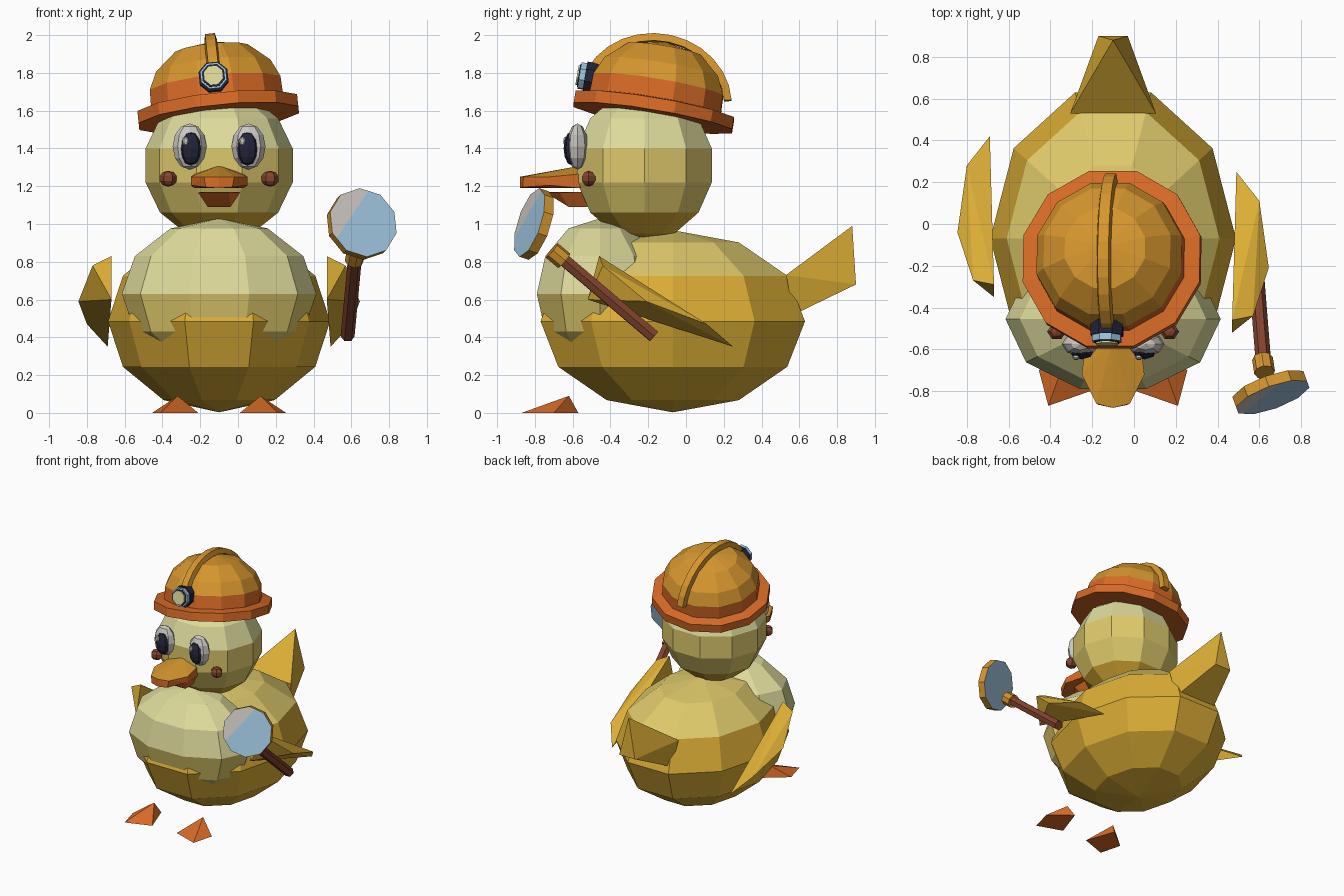
import bpy, bmesh
from math import sin, cos, pi, radians
from mathutils import Matrix, Vector, Euler

if "Cube" in bpy.data.objects:
    bpy.data.objects.remove(bpy.data.objects["Cube"])

CX = -0.1  # the bird's own mirror line


def lin(c):
    return c / 12.92 if c < 0.04045 else ((c + 0.055) / 1.055) ** 2.4


def material(name, r, g, b):
    m = bpy.data.materials.new(name)
    m.diffuse_color = (lin(r), lin(g), lin(b), 1)
    m.use_nodes = True
    m.node_tree.nodes["Principled BSDF"].inputs["Base Color"].default_value = m.diffuse_color
    return m


PALE = material("pale_yellow", 0.87, 0.86, 0.61)
LIGHT = material("light_yellow", 0.87, 0.79, 0.42)
YELLOW = material("yellow", 0.86, 0.68, 0.21)
AMBER = material("amber", 0.84, 0.59, 0.18)
ORANGE = material("orange", 0.85, 0.42, 0.15)
BROWN = material("brown", 0.52, 0.27, 0.18)
NAVY = material("navy", 0.14, 0.14, 0.23)
GREY = material("light_grey", 0.80, 0.78, 0.76)
BLUE = material("pale_blue", 0.62, 0.77, 0.87)


def finish(name, bm, mats, rule=None, matrix=None):
    """Turn a bmesh into a flat-shaded object; rule(face) gives the material index."""
    bmesh.ops.recalc_face_normals(bm, faces=bm.faces)
    bm.normal_update()
    if rule:
        for f in bm.faces:
            f.material_index = rule(f)
    me = bpy.data.meshes.new(name)
    bm.to_mesh(me)
    bm.free()
    for m in mats:
        me.materials.append(m)
    ob = bpy.data.objects.new(name, me)
    bpy.context.collection.objects.link(ob)
    if matrix:
        ob.matrix_world = matrix
    return ob


def lathe_bm(profile, n, phase=0.0, scale=(1, 1, 1)):
    bm = bmesh.new()
    rings = [[bm.verts.new((r * cos(phase + 2 * pi * i / n) * scale[0],
                            r * sin(phase + 2 * pi * i / n) * scale[1],
                            z * scale[2])) for i in range(n)] for r, z in profile]
    for a, b in zip(rings, rings[1:]):
        for i in range(n):
            j = (i + 1) % n
            bm.faces.new((a[i], a[j], b[j], b[i]))
    for ring, (r, z) in ((rings[0], profile[0]), (rings[-1], profile[-1])):
        if r > 0:
            bm.faces.new(ring)
    bmesh.ops.remove_doubles(bm, verts=bm.verts, dist=1e-5)
    return bm


def ball(name, center, scale, n, rows, mats, rule=None, phase=0.0):
    prof = [(sin(pi * k / rows) if 0 < k < rows else 0, -cos(pi * k / rows))
            for k in range(rows + 1)]
    return finish(name, lathe_bm(prof, n, phase, scale), mats, rule,
                  Matrix.Translation(center))


def hull(name, pts, mats, rule=None):
    bm = bmesh.new()
    for p in pts:
        bm.verts.new(p)
    res = bmesh.ops.convex_hull(bm, input=bm.verts)
    loose = [v for v in bm.verts if not v.link_faces]
    bmesh.ops.delete(bm, geom=loose, context='VERTS')
    return finish(name, bm, mats, rule)


def both(pts):
    """Mirror offsets from the centre line to both sides."""
    return [(CX + s * x, y, z) for x, y, z in pts for s in (1, -1)]


def fz(f):
    return f.calc_center_median().z


# body, chest and head
ball("body", (CX, -0.07, 0.485), (0.588, 0.736, 0.482), 10, 6, [YELLOW, LIGHT],
     lambda f: int(fz(f) > 0.25))
ball("chest", (CX, -0.455, 0.63), (0.515, 0.352, 0.40), 10, 6, [LIGHT, PALE],
     lambda f: int(fz(f) > 0.0))
ball("head", (CX, -0.22, 1.31), (0.40, 0.385, 0.40), 10, 7, [YELLOW, LIGHT, PALE],
     lambda f: 0 if fz(f) < -0.28 else (2 if fz(f) > 0.12 else 1))

# tail
hull("tail", both([(0.205, 0.53, 0.73), (0.17, 0.57, 0.52), (0.0, 0.88, 0.99),
                   (0.07, 0.90, 0.68)]), [YELLOW])

# wings: the left one sits a little further back
wing = [(0.59, 0.25, 0.35), (0.57, -0.52, 0.60), (0.57, -0.46, 0.83),
        (0.67, -0.44, 0.78), (0.745, -0.21, 0.59), (0.70, 0.11, 0.47)]
for side, s, dy in (("right", 1, 0.0), ("left", -1, 0.17)):
    hull(side + "_wing", [(CX + s * x, y + dy, z) for x, y, z in wing], [YELLOW])
    # feet
    foot = [(0.31, -0.87, 0), (0.355, -0.70, 0), (0.19, -0.57, 0), (0.11, -0.80, 0),
            (0.22, -0.62, 0.09)]
    hull(side + "_foot", [(CX + s * x, y, z) for x, y, z in foot], [ORANGE])
    # eyes and cheeks
    ex = CX + s * 0.156
    ball(side + "_eye", (ex, -0.575, 1.41), (0.09, 0.057, 0.122), 8, 6, [GREY])
    px = CX + s * 0.15
    ball(side + "_pupil", (px, -0.605, 1.40), (0.06, 0.043, 0.09), 8, 6, [NAVY])
    ball(side + "_eye_glint", (px - 0.027, -0.638, 1.438), (0.018, 0.014, 0.025), 6, 4, [GREY])
    ball(side + "_cheek", (CX + s * 0.27, -0.515, 1.24), (0.048, 0.042, 0.042), 6, 5, [BROWN])

# beak
hull("upper_beak", both([(0, -0.55, 1.31), (0.13, -0.56, 1.265), (0.13, -0.56, 1.19),
                         (0.15, -0.72, 1.25), (0.15, -0.72, 1.205), (0.08, -0.86, 1.25),
                         (0.0, -0.88, 1.25), (0.07, -0.865, 1.195), (0, -0.88, 1.19)]),
     [ORANGE, AMBER], lambda f: int(f.normal.z > 0.4))
hull("lower_beak", both([(0.11, -0.55, 1.17), (0.11, -0.67, 1.165), (0.05, -0.75, 1.17),
                         (0.06, -0.62, 1.09), (0.06, -0.52, 1.09)]), [ORANGE])

# helmet, tilted as one group
HAT = (Matrix.Translation((-0.105, -0.17, 1.595))
       @ Euler((radians(-9.5), radians(-6), 0)).to_matrix().to_4x4())
finish("helmet_brim", lathe_bm([(0, -0.03), (0.44, -0.035), (0.44, 0.03), (0.34, 0.045),
                                (0, 0.045)], 12, pi / 12), [ORANGE], None, HAT)
finish("helmet_dome", lathe_bm([(0.365, 0.0), (0.36, 0.14), (0.315, 0.235), (0.20, 0.335),
                                (0.0, 0.375)], 12, pi / 12),
       [ORANGE, AMBER], lambda f: int(fz(f) > 0.16), HAT)

# strap over the helmet
bm = bmesh.new()
secs = []
for k in range(13):
    a = radians(12 + 150 * k / 12)
    secs.append([bm.verts.new((x, (0.375 + d) * cos(a), 0.05 + (0.335 + d) * sin(a)))
                 for x, d in ((-0.034, -0.01), (-0.026, 0.03), (0.026, 0.03), (0.034, -0.01))])
for a, b in zip(secs, secs[1:]):
    for i in range(4):
        j = (i + 1) % 4
        bm.faces.new((a[i], a[j], b[j], b[i]))
bm.faces.new(secs[0])
bm.faces.new(secs[-1])
finish("helmet_strap", bm, [AMBER], None, HAT)

# head lamp
LAMP = HAT @ Matrix.Translation((-0.005, -0.375, 0.125)) @ Matrix.Rotation(pi / 2, 4, 'X')
for name, r, z0, z1, mat in (("lamp_base", 0.083, -0.06, 0.015, NAVY),
                             ("lamp_ring", 0.074, 0.0, 0.045, BLUE),
                             ("lamp_gasket", 0.064, 0.04, 0.050, NAVY),
                             ("lamp_lens", 0.055, 0.04, 0.058, PALE)):
    finish(name, lathe_bm([(r, z0), (r, z1)], 8, pi / 8), [mat], None, LAMP)

# magnifier disc: pale blue faces with a grey reflection, amber rim
LENS = (Matrix.Translation((0.655, -0.805, 1.0))
        @ Euler((radians(73), 0, radians(20))).to_matrix().to_4x4())
bm = lathe_bm([(0.19, -0.027), (0.19, 0.027)], 10, pi / 10)
cut = Vector((-0.78, 0.62, 0))
bmesh.ops.bisect_plane(bm, geom=bm.verts[:] + bm.edges[:] + bm.faces[:],
                       plane_co=cut * 0.073, plane_no=cut)
finish("magnifier_lens", bm, [AMBER, BLUE, GREY],
       lambda f: 0 if abs(f.normal.z) < 0.5 else
       (2 if f.normal.z > 0 and f.calc_center_median().dot(cut) > 0.073 else 1), LENS)


# magnifier handle and collar
def rod(name, a, b, r, n, mat):
    a, b = Vector(a), Vector(b)
    m = Matrix.Translation(a) @ (b - a).to_track_quat('Z', 'Y').to_matrix().to_4x4()
    finish(name, lathe_bm([(r, 0), (r, (b - a).length)], n), [mat], None, m)


rod("magnifier_handle", (0.58, -0.17, 0.405), (0.62, -0.67, 0.83), 0.037, 6, BROWN)
rod("magnifier_collar", (0.615, -0.645, 0.805), (0.625, -0.71, 0.86), 0.05, 8, AMBER)
